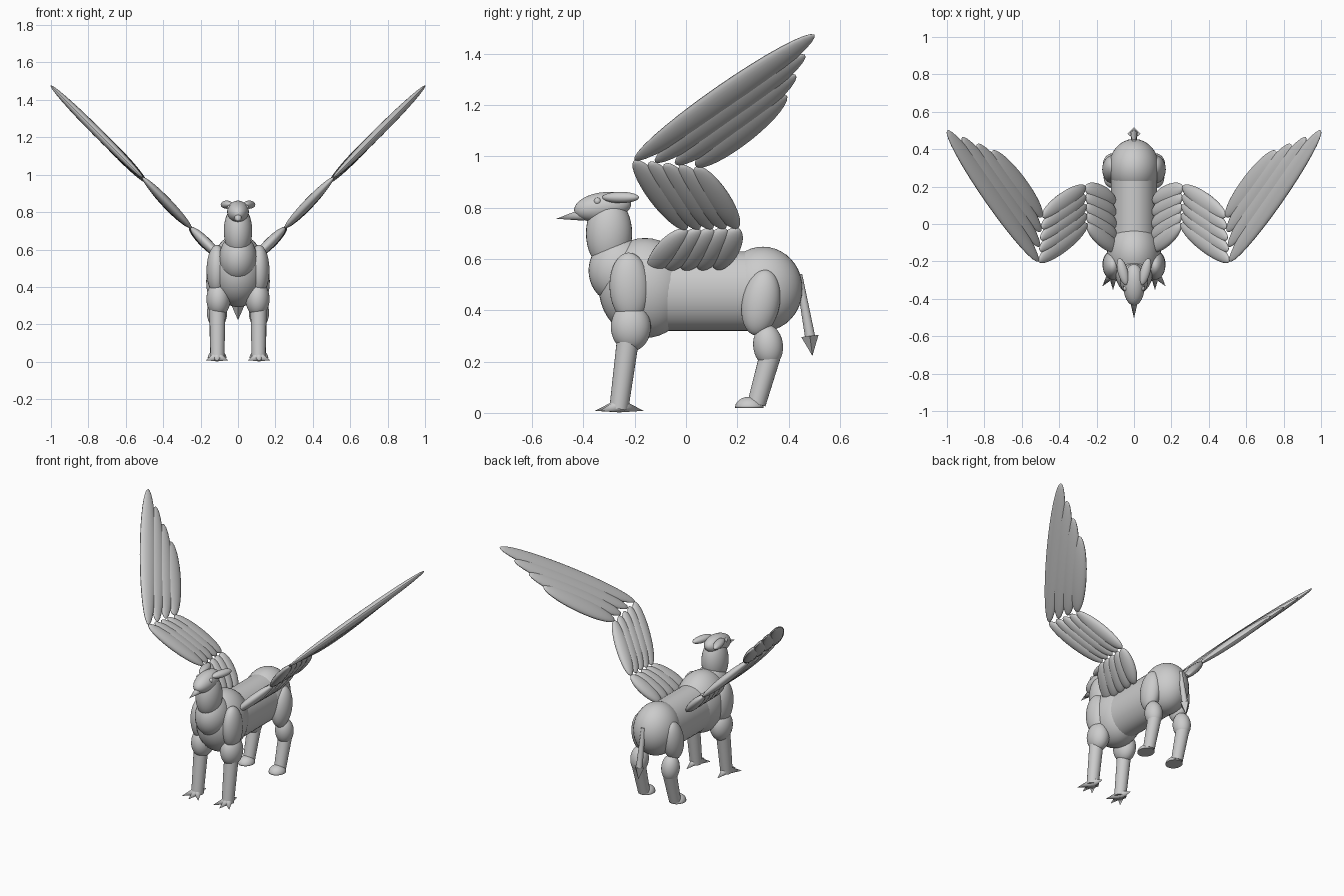
import bpy
from math import radians, pi, cos, sin
from mathutils import Vector, Matrix

if "Cube" in bpy.data.objects:
    bpy.data.objects.remove(bpy.data.objects["Cube"])


def finish(name):
    ob = bpy.context.object
    ob.name = name
    bpy.ops.object.shade_smooth_by_angle(angle=radians(35))
    return ob


def ellipsoid(name, loc, radii, tilt=0.0, turn=0.0):
    bpy.ops.mesh.primitive_uv_sphere_add(segments=32, ring_count=20, location=loc,
                                         rotation=(radians(tilt), 0, radians(turn)))
    bpy.context.object.scale = radii
    return finish(name)


def rod(name, a, b, r1, r2, sides=24):
    a, b = Vector(a), Vector(b)
    bpy.ops.mesh.primitive_cone_add(vertices=sides, radius1=r1, radius2=r2,
                                    depth=(b - a).length, location=(a + b) / 2)
    bpy.context.object.rotation_euler = (b - a).to_track_quat('Z', 'Y').to_euler()
    return finish(name)


def feather(name, a, b, across, width, thick):
    # flat ellipsoid from a to b, lying in the plane of the wing
    axis = (b - a).normalized()
    normal = axis.cross(across).normalized()
    side = normal.cross(axis)
    bpy.ops.mesh.primitive_uv_sphere_add(segments=20, ring_count=16)
    ob = bpy.context.object
    rot = Matrix((side, normal, axis)).transposed().to_4x4()
    size = Matrix.Diagonal((width, thick, (b - a).length / 2, 1))
    ob.data.transform(Matrix.Translation((a + b) / 2) @ rot @ size)
    return finish(name)


# Trunk
body = rod("body", (0, -0.16, 0.475), (0, 0.3, 0.475), 0.155, 0.155, 40)
body.data.transform(Matrix.Diagonal((0.8, 1, 1, 1)))
ellipsoid("rump", (0, 0.3, 0.483), (0.135, 0.155, 0.165))
ellipsoid("chest", (0, -0.16, 0.487), (0.145, 0.18, 0.195))
ellipsoid("breast", (0, -0.26, 0.555), (0.1, 0.12, 0.13))

# Neck, head and beak
ellipsoid("neck", (0, -0.3, 0.7), (0.076, 0.09, 0.14))
ellipsoid("head", (0, -0.325, 0.803), (0.058, 0.112, 0.057), 8)
rod("beak", (0, -0.4, 0.773), (0, -0.505, 0.757), 0.024, 0)

# Tail with pointed tuft
rod("tail", (0, 0.44, 0.54), (0, 0.485, 0.29), 0.013, 0.02, 12)
rod("tail_tuft", (0, 0.483, 0.3), (0, 0.493, 0.222), 0.034, 0, 4)

# Wing joints: (leading corner, trailing corner) for root, elbow, wrist and tip
joints = [((0.09, -0.14, 0.555), (0.1, 0.12, 0.56)),
          ((0.25, -0.0, 0.715), (0.26, 0.2, 0.72)),
          ((0.51, -0.2, 0.985), (0.49, 0.04, 0.96)),
          ((1.0, 0.5, 1.475), (0.76, 0.39, 1.24))]
sections = [("inner_wing", 5, 0.05, 0.028), ("middle_wing", 5, 0.05, 0.026),
            ("outer_wing", 4, 0.06, 0.025)]

for s, label in ((1, "left"), (-1, "right")):
    # Ears and eyes
    ellipsoid(f"{label}_ear", (s * 0.06, -0.255, 0.84), (0.027, 0.074, 0.022), 0, -s * 15)
    ellipsoid(f"{label}_eye", (s * 0.044, -0.345, 0.825), (0.014, 0.014, 0.014))

    # Foreleg with talons
    ellipsoid(f"{label}_shoulder", (s * 0.113, -0.22, 0.49), (0.055, 0.078, 0.135), 2)
    ellipsoid(f"{label}_forearm", (s * 0.105, -0.215, 0.335), (0.064, 0.078, 0.095))
    rod(f"{label}_front_shank", (s * 0.11, -0.227, 0.28), (s * 0.11, -0.262, 0.015), 0.043, 0.037)
    for i, ang in enumerate((-38, 0, 38, 180)):
        reach = 0.095
        tip = (s * 0.112 + reach * sin(radians(ang)), -0.26 - reach * cos(radians(ang)), 0.008)
        rod(f"{label}_talon_{i}", (s * 0.112, -0.26, 0.028), tip, 0.027, 0, 12)

    # Hind leg with flat-soled paw
    ellipsoid(f"{label}_thigh", (s * 0.112, 0.292, 0.43), (0.058, 0.074, 0.13), -10)
    ellipsoid(f"{label}_hind_knee", (s * 0.112, 0.32, 0.262), (0.054, 0.058, 0.083), 6)
    rod(f"{label}_hind_shank", (s * 0.112, 0.33, 0.23), (s * 0.112, 0.275, 0.035), 0.042, 0.036)
    paw = ellipsoid(f"{label}_paw", (s * 0.112, 0.247, 0.02), (0.05, 0.056, 0.043))
    for v in paw.data.vertices:
        v.co.z = max(v.co.z, 0)

    # Wing sections made from fanned feathers
    for k, (name, count, width, thick) in enumerate(sections):
        a0, a1, b0, b1 = [Vector((s * p[0], p[1], p[2])) for p in joints[k] + joints[k + 1]]
        for i in range(count):
            t = i / (count - 1)
            feather(f"{label}_{name}_feather_{i}", a0.lerp(a1, t), b0.lerp(b1, t),
                    a1 - a0, width, thick)
